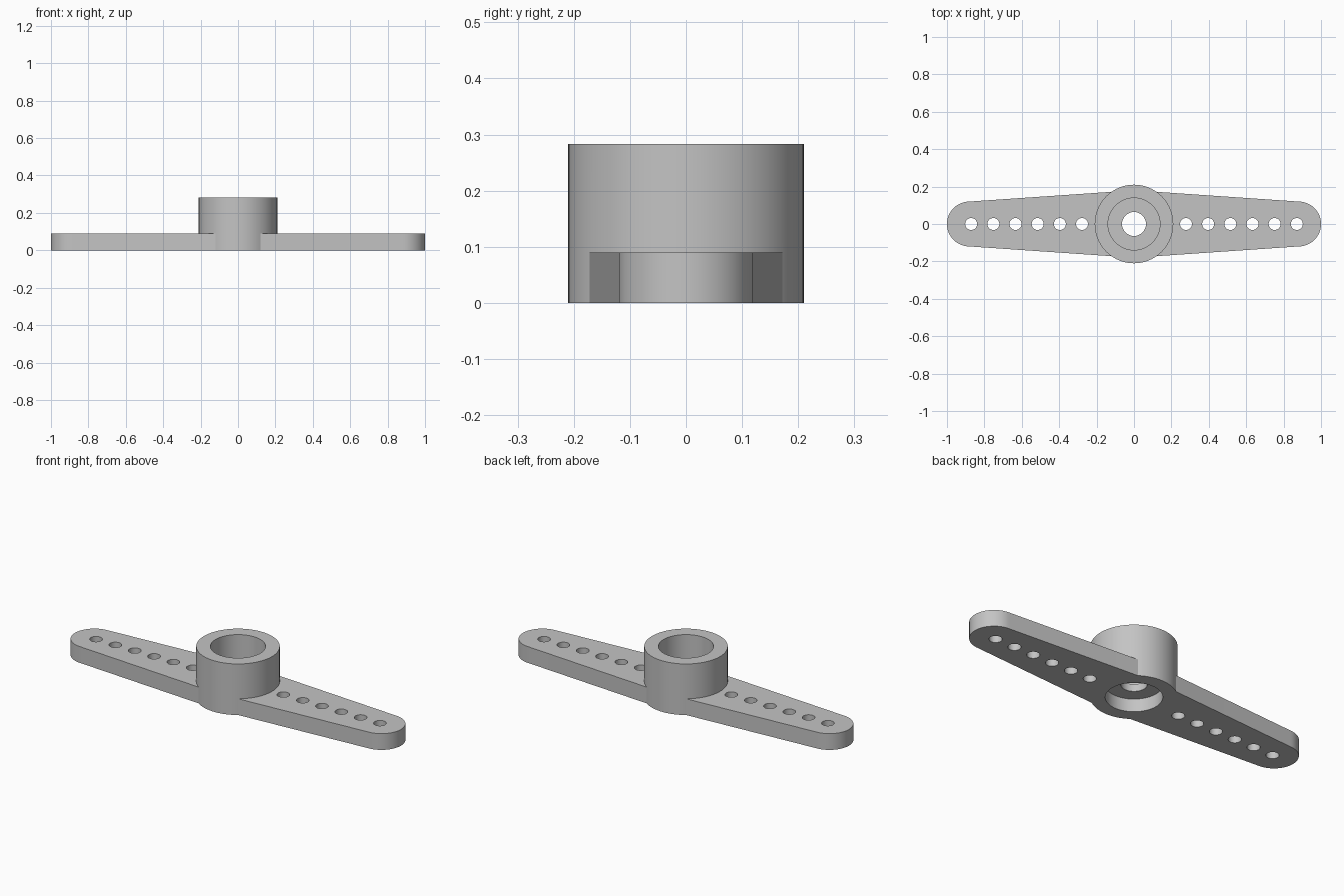
import bpy
import math

if "Cube" in bpy.data.objects:
    bpy.data.objects.remove(bpy.data.objects["Cube"], do_unlink=True)

HUB_R, HUB_H = 0.21, 0.283
ARM_T, TIP_R, TIP_X = 0.09, 0.12, 0.88
ROOT_X, ROOT_Y = 0.12, 0.172

grey = bpy.data.materials.new("light grey plastic")
grey.use_nodes = True
colour = (0.55, 0.55, 0.55, 1)
grey.diffuse_color = colour
grey.node_tree.nodes["Principled BSDF"].inputs["Base Color"].default_value = colour


def prism(name, outline, z0, z1):
    """Extrude a counter-clockwise outline from z0 to z1."""
    n = len(outline)
    verts = [(x, y, z) for z in (z0, z1) for x, y in outline]
    faces = [tuple(reversed(range(n))), tuple(range(n, 2 * n))]
    faces += [(i, (i + 1) % n, n + (i + 1) % n, n + i) for i in range(n)]
    mesh = bpy.data.meshes.new(name)
    mesh.from_pydata(verts, [], faces)
    mesh.materials.append(grey)
    obj = bpy.data.objects.new(name, mesh)
    bpy.context.collection.objects.link(obj)
    return obj


def circle(r, x=0, n=64):
    return [(x + r * math.cos(2 * math.pi * i / n), r * math.sin(2 * math.pi * i / n))
            for i in range(n)]


def combine(target, other, operation):
    mod = target.modifiers.new(operation.title(), "BOOLEAN")
    mod.operation, mod.solver, mod.object = operation, "EXACT", other
    bpy.ops.object.select_all(action="DESELECT")
    target.select_set(True)
    bpy.context.view_layer.objects.active = target
    bpy.ops.object.modifier_apply(modifier=mod.name)
    bpy.data.objects.remove(other, do_unlink=True)


# Tapered double arm with rounded tips
steps = 32
right_half = [(ROOT_X, -ROOT_Y)]
for i in range(steps + 1):
    a = math.pi * (i / steps - 0.5)
    right_half.append((TIP_X + TIP_R * math.cos(a), TIP_R * math.sin(a)))
right_half.append((ROOT_X, ROOT_Y))
outline = right_half + [(-x, -y) for x, y in right_half]
horn = prism("servo_horn", outline, 0, ARM_T)

# Central hub
combine(horn, prism("hub", circle(HUB_R, n=96), 0, HUB_H), "UNION")

# Upper socket, lower recess and the screw hole through the web
combine(horn, prism("socket_cutter", circle(0.139), 0.11, 0.4), "DIFFERENCE")
combine(horn, prism("recess_cutter", circle(0.139), -0.1, 0.07), "DIFFERENCE")
combine(horn, prism("screw_cutter", circle(0.064), -0.1, 0.4), "DIFFERENCE")

# Row of linkage holes along each arm
for side in (-1, 1):
    for i in range(6):
        hole = circle(0.032, side * (0.278 + 0.1185 * i), 32)
        combine(horn, prism("hole_cutter", hole, -0.1, 0.2), "DIFFERENCE")

bpy.ops.object.shade_smooth_by_angle(angle=math.radians(30))
